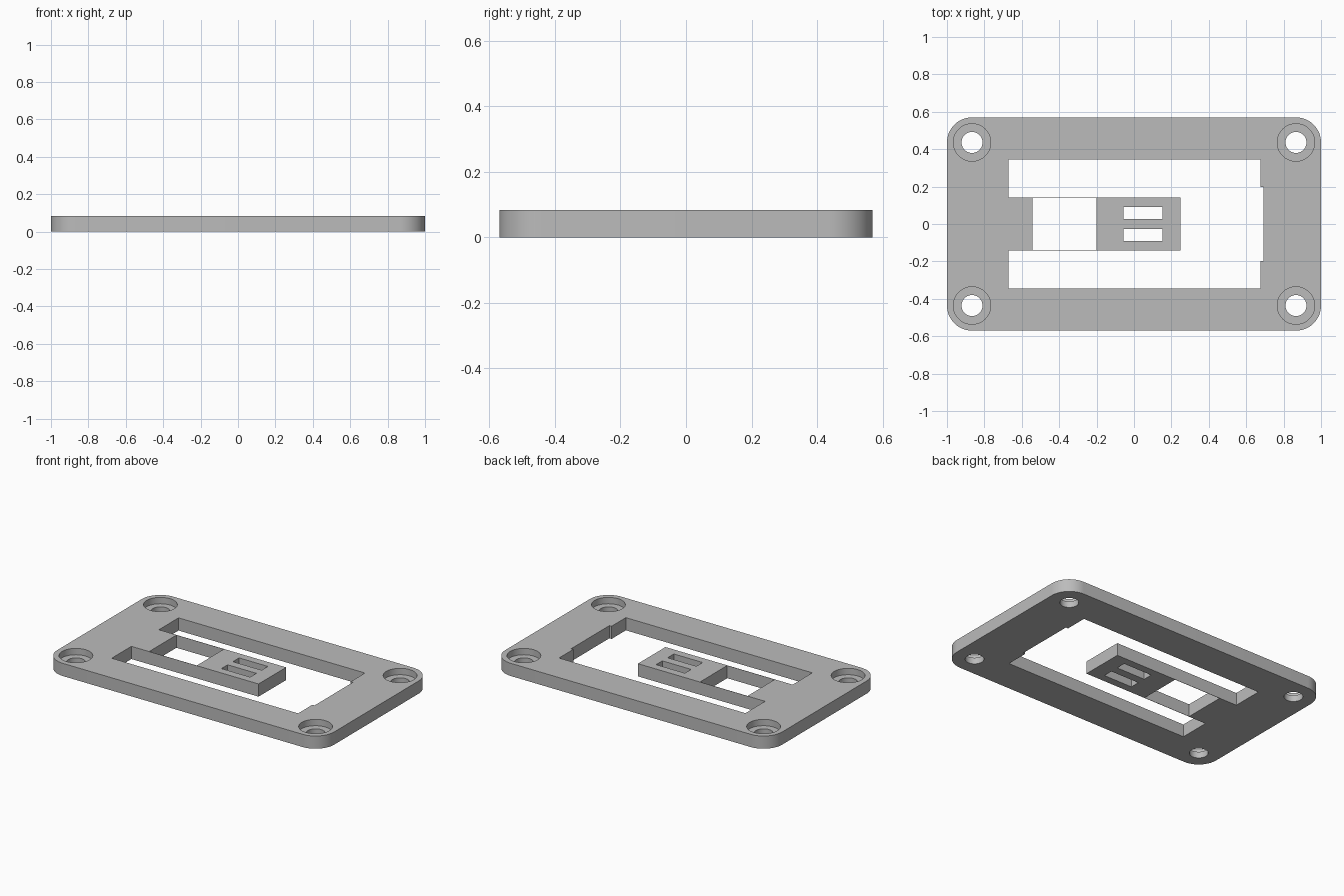
import bpy
import bmesh
from math import cos, sin, pi

H = 0.083            # plate thickness
HALF_Y = 0.57        # half depth of the plate
HOLE_X, HOLE_Y = 0.866, 0.436
CORNER_R = 0.134
TONGUE_Y = 0.142

cube = bpy.data.objects.get("Cube")
if cube:
    bpy.data.objects.remove(cube, do_unlink=True)

grey = bpy.data.materials.new("plain grey")
grey.use_nodes = True
colour = (0.5, 0.5, 0.5, 1)
grey.diffuse_color = colour
grey.node_tree.nodes["Principled BSDF"].inputs["Base Color"].default_value = colour


def prism(name, outline, z0=0.0, z1=H):
    """Extrude a flat outline from z0 up to z1."""
    bm = bmesh.new()
    face = bm.faces.new([bm.verts.new((x, y, z0)) for x, y in outline])
    ext = bmesh.ops.extrude_face_region(bm, geom=[face])
    top = [v for v in ext["geom"] if isinstance(v, bmesh.types.BMVert)]
    bmesh.ops.translate(bm, verts=top, vec=(0, 0, z1 - z0))
    bmesh.ops.recalc_face_normals(bm, faces=bm.faces)
    mesh = bpy.data.meshes.new(name)
    bm.to_mesh(mesh)
    bm.free()
    mesh.materials.append(grey)
    obj = bpy.data.objects.new(name, mesh)
    bpy.context.collection.objects.link(obj)
    return obj


def rect(x0, x1, y0, y1):
    return [(x0, y0), (x1, y0), (x1, y1), (x0, y1)]


def arc(cx, cy, r, start, sweep, n):
    return [(cx + r * cos(start + sweep * i / n), cy + r * sin(start + sweep * i / n))
            for i in range(n + 1)]


def circle(cx, cy, r, n=64):
    return arc(cx, cy, r, 0, 2 * pi, n)[:-1]


def cut(obj, cutters):
    """Subtract each cutter, apply the result and drop the cutters."""
    bpy.context.view_layer.objects.active = obj
    for c in cutters:
        c.hide_render = True
        mod = obj.modifiers.new("cut", 'BOOLEAN')
        mod.operation = 'DIFFERENCE'
        mod.solver = 'EXACT'
        mod.object = c
        bpy.ops.object.modifier_apply(modifier=mod.name)
        bpy.data.objects.remove(c, do_unlink=True)


# Frame plate with rounded corners
signs = [(1, 1), (-1, 1), (-1, -1), (1, -1)]
outline = []
for k, (sx, sy) in enumerate(signs):
    outline += arc(sx * HOLE_X, sy * HOLE_Y, CORNER_R, k * pi / 2, pi / 2, 16)
frame = prism("frame_plate", outline)

# Window: left tongue root stays, shallow notch on the right
half = [(-0.543, TONGUE_Y), (-0.671, TONGUE_Y), (-0.671, 0.345),
        (0.676, 0.345), (0.676, 0.198), (0.692, 0.198)]
window = half + [(x, -y) for x, y in reversed(half)]
cutters = [prism("window_cutter", window, -0.1, 0.2)]

# Counterbored screw holes
for sx, sy in signs:
    cutters.append(prism("screw_cutter", circle(sx * HOLE_X, sy * HOLE_Y, 0.056), -0.1, 0.2))
    cutters.append(prism("counterbore_cutter", circle(sx * HOLE_X, sy * HOLE_Y, 0.1), H / 2, 0.2))
cut(frame, cutters)

# Centre block with two slots
block = prism("centre_block", rect(-0.2, 0.248, -TONGUE_Y, TONGUE_Y))
cut(block, [prism("slot_cutter", rect(-0.056, 0.152, y - 0.032, y + 0.032), -0.1, 0.2)
            for y in (0.059, -0.059)])

# Paper-thin walls joining the block to the frame
for side, s in (("left", 1), ("right", -1)):
    y0, y1 = sorted((s * TONGUE_Y, s * (TONGUE_Y - 0.002)))
    prism("thin_wall_" + ("back" if s > 0 else "front"), rect(-0.543, -0.2, y0, y1))

# Smooth the round walls, keep edges sharp
bpy.ops.object.select_all(action='DESELECT')
frame.select_set(True)
bpy.context.view_layer.objects.active = frame
bpy.ops.object.shade_smooth_by_angle(angle=pi / 6)
